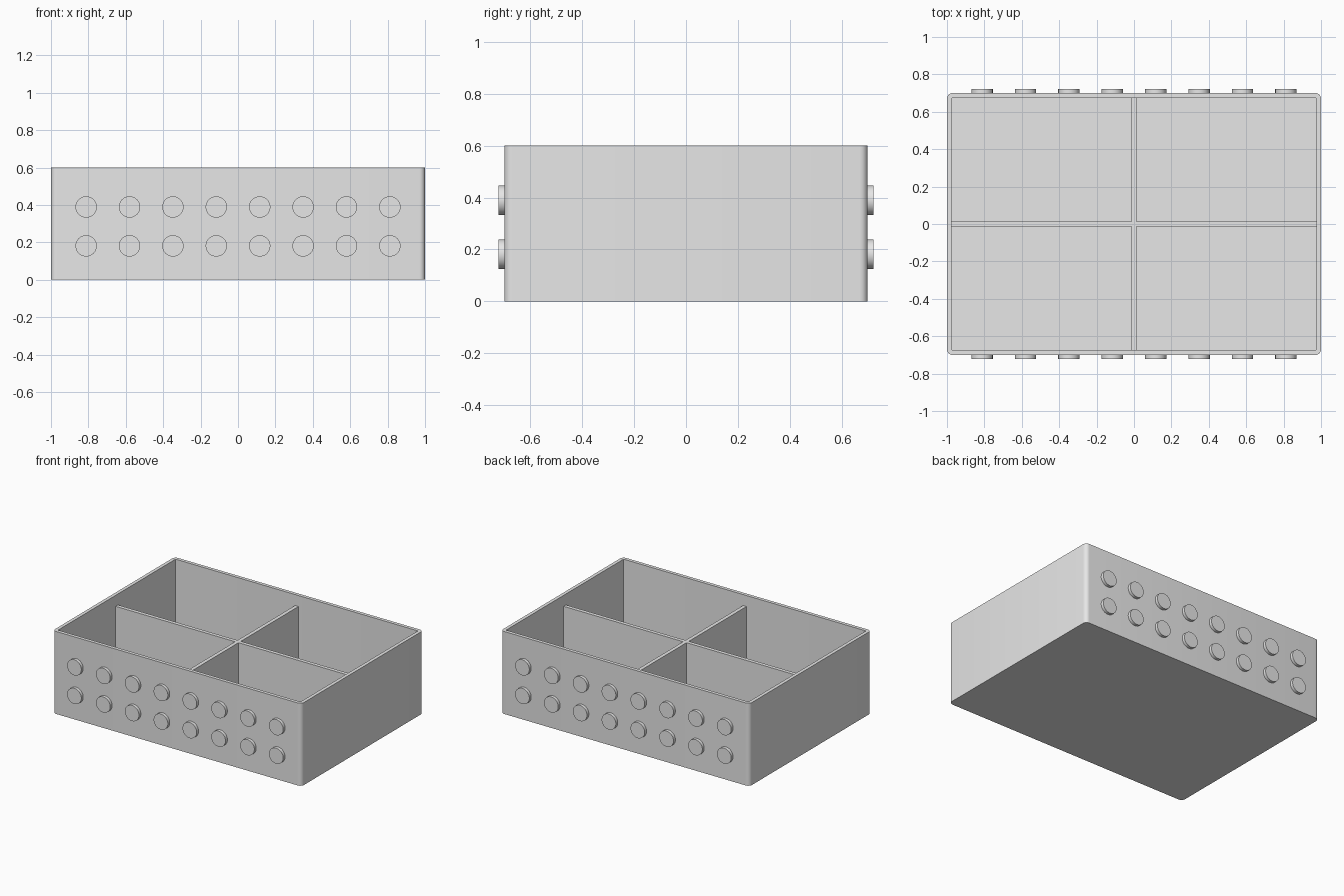
import bpy, bmesh, math
from mathutils import Matrix

if "Cube" in bpy.data.objects:
    bpy.data.objects.remove(bpy.data.objects["Cube"])

LX, LY, H = 1.0, 0.70, 0.60      # half length, half width, height
WALL, RAD = 0.025, 0.03          # wall thickness, corner radius
DIV_T, DIV_H = 0.027, 0.52       # divider thickness and top height

grey = bpy.data.materials.new("light_grey")
grey.diffuse_color = (0.8, 0.8, 0.8, 1)
grey.use_nodes = True
grey.node_tree.nodes["Principled BSDF"].inputs["Base Color"].default_value = grey.diffuse_color


def finish(bm, name):
    bmesh.ops.recalc_face_normals(bm, faces=bm.faces)
    me = bpy.data.meshes.new(name)
    bm.to_mesh(me)
    bm.free()
    me.materials.append(grey)
    ob = bpy.data.objects.new(name, me)
    bpy.context.collection.objects.link(ob)
    bpy.ops.object.select_all(action='DESELECT')
    ob.select_set(True)
    bpy.context.view_layer.objects.active = ob
    bpy.ops.object.shade_smooth_by_angle(angle=math.radians(30))
    return ob


def ring(bm, inset, z, seg=6):
    # rounded rectangle outline, moved inwards by inset
    r = RAD - inset
    verts = []
    for k, (sx, sy) in enumerate([(1, 1), (-1, 1), (-1, -1), (1, -1)]):
        for i in range(seg + 1):
            a = math.pi / 2 * (k + i / seg)
            verts.append(bm.verts.new((sx * (LX - RAD) + r * math.cos(a),
                                       sy * (LY - RAD) + r * math.sin(a), z)))
    return verts


# open box: outer skin, rim, inner skin and floor
bm = bmesh.new()
rings = [ring(bm, 0, 0), ring(bm, 0, H), ring(bm, WALL, H), ring(bm, WALL, WALL)]
n = len(rings[0])
for a, b in zip(rings, rings[1:]):
    for i in range(n):
        j = (i + 1) % n
        bm.faces.new((a[i], a[j], b[j], b[i]))
bm.faces.new(rings[0][::-1])
bm.faces.new(rings[-1])
finish(bm, "box")

# crossed dividers as one plus-shaped prism
bm = bmesh.new()
t, ex, ey = DIV_T / 2, LX - WALL / 2, LY - WALL / 2
outline = [(ex, -t), (ex, t), (t, t), (t, ey), (-t, ey), (-t, t),
           (-ex, t), (-ex, -t), (-t, -t), (-t, -ey), (t, -ey), (t, -t)]
face = bm.faces.new([bm.verts.new((x, y, WALL / 2)) for x, y in outline])
ext = bmesh.ops.extrude_face_region(bm, geom=[face])
top = [v for v in ext["geom"] if isinstance(v, bmesh.types.BMVert)]
bmesh.ops.translate(bm, verts=top, vec=(0, 0, DIV_H - WALL / 2))
finish(bm, "dividers")

# two rows of eight round studs on the front and back
for side, name in ((-1, "front_studs"), (1, "back_studs")):
    bm = bmesh.new()
    for z in (0.181, 0.389):
        for i in range(8):
            pos = Matrix.Translation(((i - 3.5) * 0.232, side * (LY + 0.006), z))
            bmesh.ops.create_cone(bm, cap_ends=True, segments=40, radius1=0.057,
                                  radius2=0.057, depth=0.032,
                                  matrix=pos @ Matrix.Rotation(math.pi / 2, 4, 'X'))
    finish(bm, name)
